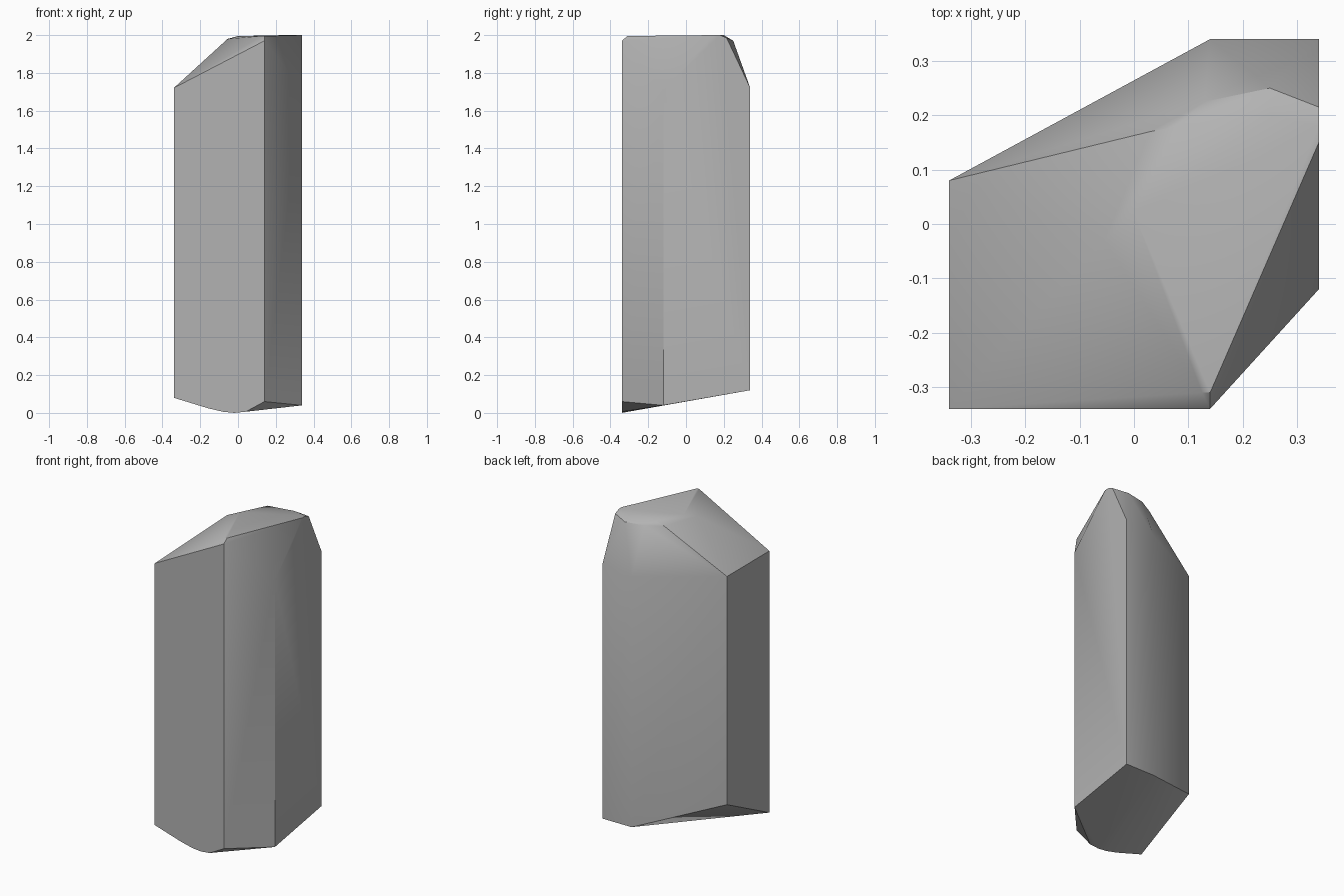
import bpy
import bmesh
import math

cube = bpy.data.objects.get("Cube")
if cube:
    bpy.data.objects.remove(cube, do_unlink=True)

X, Y = 0.34, 0.34

# Outline corners: x, y, lower height, upper height
corners = [
    (-X, -Y, 0.08, 1.72),
    (0.14, -Y, 0.06, 1.97),
    (X, -0.12, 0.04, 1.71),
    (X, Y, 0.12, 1.72),
    (0.14, Y, 0.12, 1.69),
    (-X, 0.08, 0.29, 1.72),
]

# Worn crown: flat inner ring and a slightly lower rounded rim
crown = [
    (0.125, -0.31, 1.995), (0.14, -0.31, 1.995),
    (X, 0.15, 2.0), (X, 0.18, 2.0), (0.25, 0.2, 2.0),
    (0.08, 0.18, 1.995), (0.0, 0.02, 1.995),
]
rim = [
    (X, 0.215, 1.985), (0.25, 0.25, 1.97), (0.13, 0.225, 1.97),
    (0.03, 0.17, 1.97), (-0.055, -0.03, 1.98), (-0.02, -0.19, 1.95),
]

# Curved lower edge of the front face
keel = [
    (-0.16, -Y, 0.025), (-0.08, -Y, 0.006),
    (-0.02, -Y, 0.0), (0.04, -Y, 0.006),
]

stone = bpy.data.materials.new("stone grey")
stone.use_nodes = True
grey = (0.45, 0.45, 0.45, 1.0)
stone.diffuse_color = grey
stone.node_tree.nodes["Principled BSDF"].inputs["Base Color"].default_value = grey

# Wrap the points in a convex faceted skin
bm = bmesh.new()
for x, y, low, high in corners:
    bm.verts.new((x, y, low))
    bm.verts.new((x, y, high))
for point in crown + rim + keel:
    bm.verts.new(point)
hull = bmesh.ops.convex_hull(bm, input=list(bm.verts))
loose = {g for g in hull["geom_interior"] + hull["geom_unused"]
         if isinstance(g, bmesh.types.BMVert)}
bmesh.ops.delete(bm, geom=list(loose), context="VERTS")
bmesh.ops.dissolve_limit(bm, angle_limit=math.radians(1),
                         verts=list(bm.verts), edges=list(bm.edges))
bmesh.ops.recalc_face_normals(bm, faces=list(bm.faces))

mesh = bpy.data.meshes.new("standing_stone")
bm.to_mesh(mesh)
bm.free()
mesh.materials.append(stone)
rock = bpy.data.objects.new("standing_stone", mesh)
bpy.context.collection.objects.link(rock)

# Soften the worn facets but keep the main edges crisp
for other in bpy.context.selected_objects:
    other.select_set(False)
rock.select_set(True)
bpy.context.view_layer.objects.active = rock
bpy.ops.object.shade_smooth_by_angle(angle=math.radians(32))
